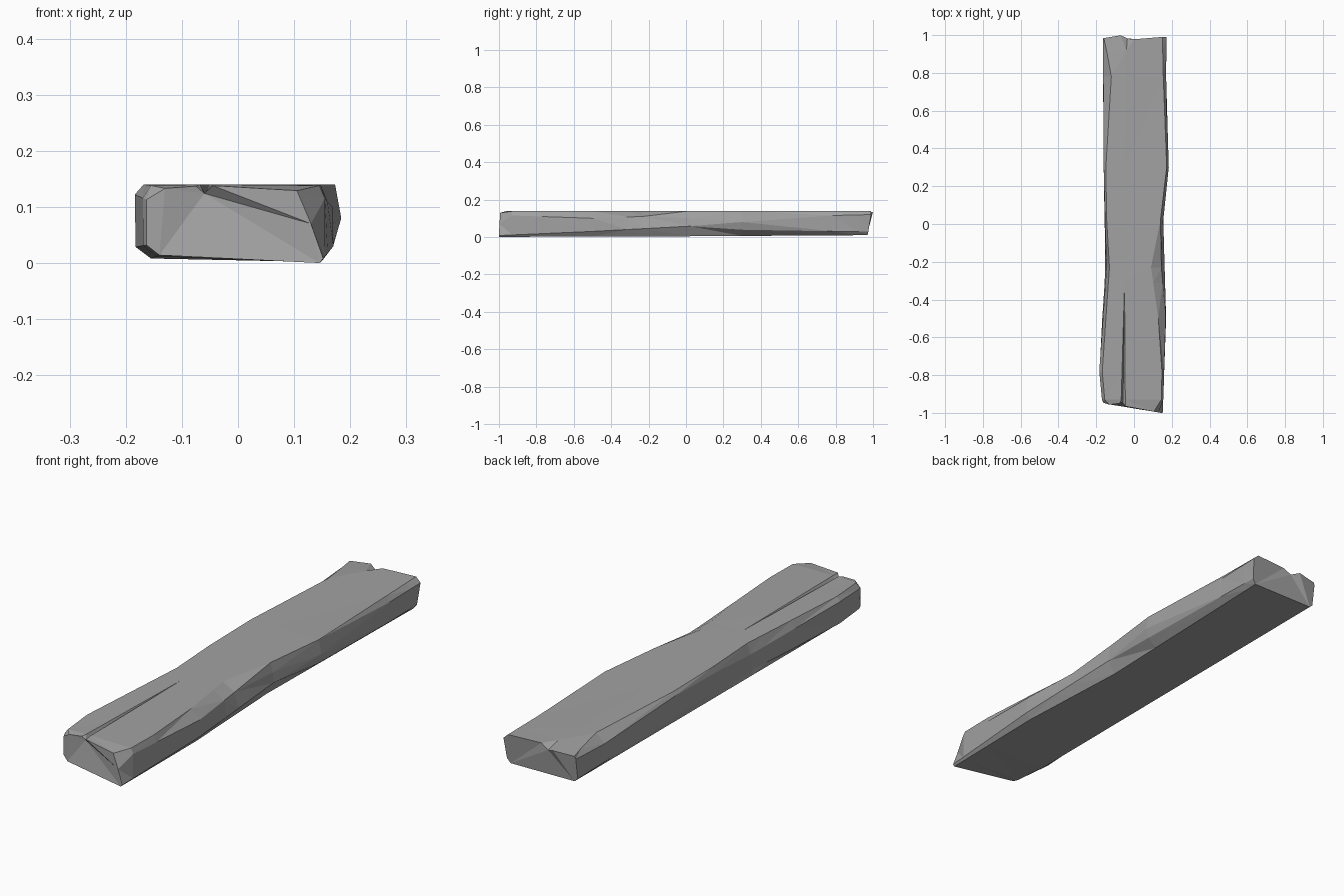
import bpy
import bmesh

default_cube = bpy.data.objects.get("Cube")
if default_cube:
    bpy.data.objects.remove(default_cube, do_unlink=True)

# One flat grey for the whole plank
grey = bpy.data.materials.new("weathered grey")
grey.use_nodes = True
colour = (0.36, 0.36, 0.36, 1)
grey.diffuse_color = colour
grey.node_tree.nodes["Principled BSDF"].inputs["Base Color"].default_value = colour


def interpolate(points, position):
    """Linear interpolation through points of (position, *values)."""
    if position <= points[0][0]:
        return points[0][1:]
    for start, end in zip(points, points[1:]):
        if position <= end[0]:
            blend = (position - start[0]) / (end[0] - start[0])
            return tuple(a + (b - a) * blend for a, b in zip(start[1:], end[1:]))
    return points[-1][1:]


# Long edges of the plank as (y, x, z), listed around the cross-section
bottom_left = [(-1, -.14, .014), (-.8, -.155, .008), (1, -.15, .012)]
low_left = [(-1, -.163, .032), (-.75, -.185, .028), (-.23, -.15, .03),
            (.2, -.16, .04), (1, -.165, .025)]
high_left = [(-1, -.163, .113), (-.78, -.184, .122), (-.23, -.145, .095),
             (.2, -.16, .13), (.78, -.163, .105), (1, -.165, .115)]
top_left = [(-1, -.13, .133), (-.93, -.155, .138), (-.78, -.168, .14),
            (-.23, -.13, .14), (.2, -.155, .14), (.78, -.12, .14), (1, -.16, .127)]
top_right = [(-1, .105, .129), (-.93, .145, .138), (-.65, .15, .138),
             (-.23, .09, .14), (.02, .14, .14), (.3, .173, .14),
             (.78, .155, .138), (1, .15, .14)]
high_right = [(-1, .13, .07), (-.93, .155, .115), (-.5, .168, .1),
              (-.23, .145, .11), (.02, .15, .1), (.3, .184, .08),
              (.78, .17, .115), (1, .172, .12)]
low_right = [(-1, .152, .008), (-.5, .17, .03), (.02, .155, .058),
             (.4, .178, .032), (1, .165, .03)]
bottom_right = [(-1, .145, 0), (-.5, .15, .004), (.02, .125, .004), (1, .15, .01)]

# Split in the top: open at the front, closed in the middle, chipped at the back
closed = [(-.31, -.05, .14), (.92, -.04, .14)]
split_left = [(-1, -.075, .137), (-.93, -.068, .14)] + closed + [(1, -.07, .133)]
split_floor = [(-1, -.06, .124), (-.93, -.058, .122)] + closed + [(1, -.035, .12)]
split_right = [(-1, -.045, .138), (-.93, -.046, .14)] + closed + [(1, 0, .14)]

rails = [bottom_left, low_left, high_left, top_left, split_left, split_floor,
         split_right, top_right, high_right, low_right, bottom_right]
stations = [-1, -.93, -.78, -.5, -.31, -.23, .02, .3, .78, .92, 1]

# Ragged end outlines as (x, y)
front_outline = [(-.165, -.945), (-.12, -.96), (-.06, -.945), (-.045, -.965),
                 (.105, -.993), (.145, -1)]
back_outline = [(-.165, .985), (-.07, 1), (-.035, .985), (0, .978), (.17, .992)]


def plank_point(rail, station):
    x, z = interpolate(rail, station)
    y = station
    if station == stations[0]:
        y = interpolate(front_outline, x)[0]
    elif station == stations[-1]:
        y = interpolate(back_outline, x)[0] - (.14 - z) * .15
    return x, y, z


# Skin the edges and cap the ends
bm = bmesh.new()
rings = [[bm.verts.new(plank_point(rail, s)) for rail in rails] for s in stations]
for near, far in zip(rings, rings[1:]):
    for i in range(len(rails)):
        j = (i + 1) % len(rails)
        bm.faces.new((near[i], near[j], far[j], far[i]))
bm.faces.new(rings[0][::-1])
bm.faces.new(rings[-1])
bmesh.ops.remove_doubles(bm, verts=bm.verts, dist=0.0005)
bmesh.ops.triangulate(bm, faces=bm.faces)
bmesh.ops.recalc_face_normals(bm, faces=bm.faces)

mesh = bpy.data.meshes.new("wooden_plank")
bm.to_mesh(mesh)
bm.free()
mesh.materials.append(grey)
plank = bpy.data.objects.new("wooden_plank", mesh)
bpy.context.collection.objects.link(plank)
